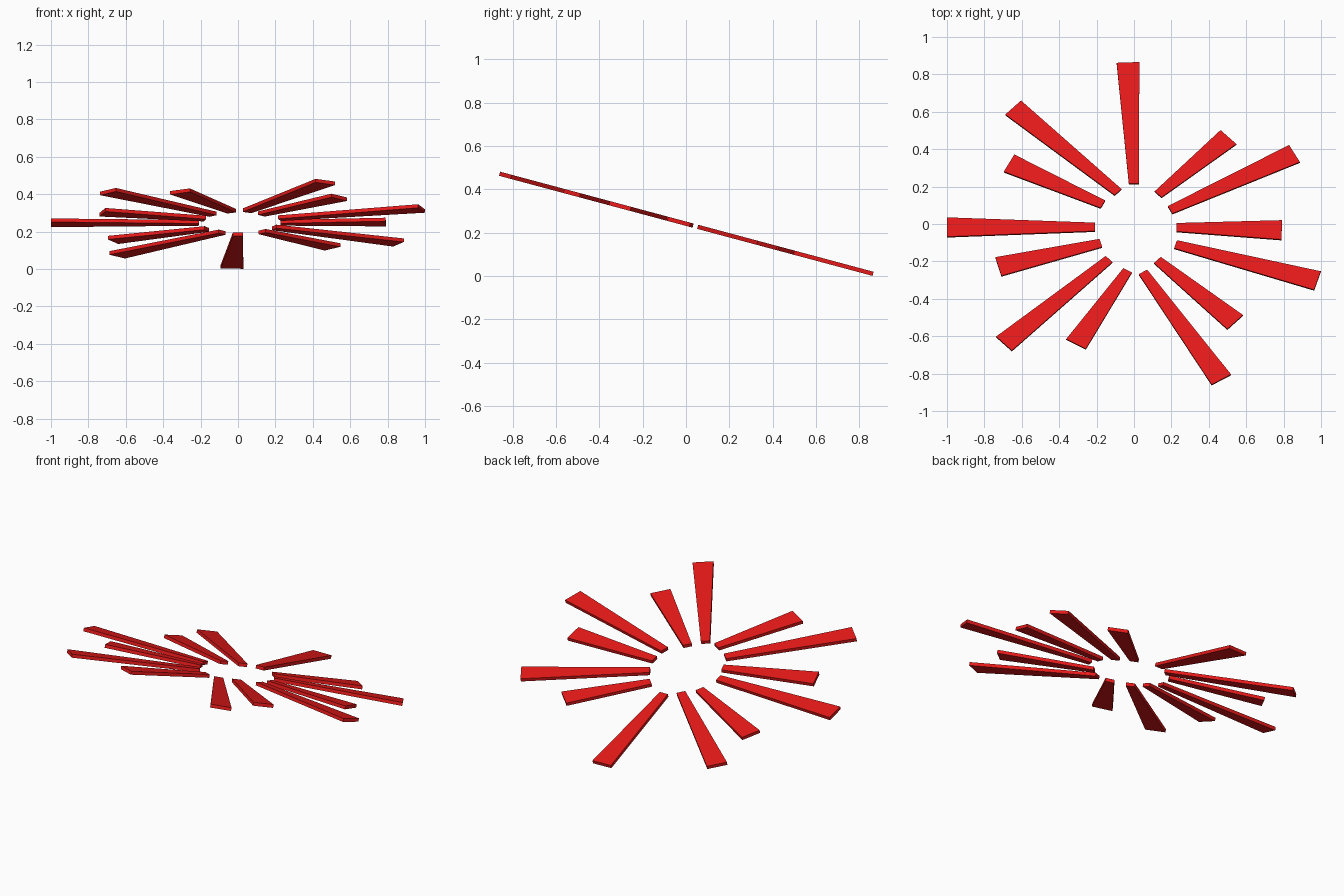
import bpy, bmesh, math
from mathutils import Vector

if "Cube" in bpy.data.objects:
    bpy.data.objects.remove(bpy.data.objects["Cube"])

TILT = math.radians(15)      # the burst leans down towards the back
SQUASH = 0.845               # depth / width ratio seen from the top
W_IN, W_OUT = 0.053, 0.122   # ray widths at the inner and outer end
THICK = 0.0195
Z_MID = 0.252                # height of the upper face at y = 0

# Each ray in top view: inner end middle x, y, outer end middle x, y
RAYS = [
    (-0.001, 0.216, -0.032, 0.864),
    (0.129, 0.159, 0.505, 0.465),
    (0.193, 0.076, 0.858, 0.377),
    (0.227, -0.017, 0.790, -0.031),
    (0.222, -0.108, 0.981, -0.302),
    (0.125, -0.192, 0.541, -0.524),
    (0.048, -0.256, 0.467, -0.831),
    (-0.034, -0.247, -0.310, -0.641),
    (-0.133, -0.187, -0.695, -0.639),
    (-0.177, -0.101, -0.725, -0.227),
    (-0.209, -0.015, -1.000, -0.016),
    (-0.166, 0.106, -0.668, 0.326),
    (-0.085, 0.171, -0.646, 0.623),
]

red = bpy.data.materials.new("red")
red.diffuse_color = (0.8, 0.01, 0.01, 1)
red.use_nodes = True
red.node_tree.nodes["Principled BSDF"].inputs["Base Color"].default_value = red.diffuse_color
normal = Vector((0, math.sin(TILT), math.cos(TILT)))


def on_plane(p):
    """Squash a flat point and lift it onto the tilted upper face."""
    y = p.y * SQUASH
    return Vector((p.x, y, Z_MID - y * math.tan(TILT)))


def make_ray(name, x0, y0, x1, y1):
    """Tapered flat bar between two end middles."""
    a, b = Vector((x0, y0 / SQUASH)), Vector((x1, y1 / SQUASH))
    d = (b - a).normalized()
    side = Vector((-d.y, d.x))
    outline = [a - side * W_IN / 2, b - side * W_OUT / 2,
               b + side * W_OUT / 2, a + side * W_IN / 2]
    bm = bmesh.new()
    face = bm.faces.new([bm.verts.new(on_plane(p)) for p in outline])
    ext = bmesh.ops.extrude_face_region(bm, geom=[face], use_keep_orig=True)
    low = [v for v in ext["geom"] if isinstance(v, bmesh.types.BMVert)]
    bmesh.ops.translate(bm, verts=low, vec=-normal * THICK)
    bmesh.ops.recalc_face_normals(bm, faces=bm.faces)
    mesh = bpy.data.meshes.new(name)
    bm.to_mesh(mesh)
    bm.free()
    mesh.materials.append(red)
    bpy.context.collection.objects.link(bpy.data.objects.new(name, mesh))


# Burst of rays
for i, ray in enumerate(RAYS, 1):
    make_ray(f"ray_{i:02d}", *ray)
